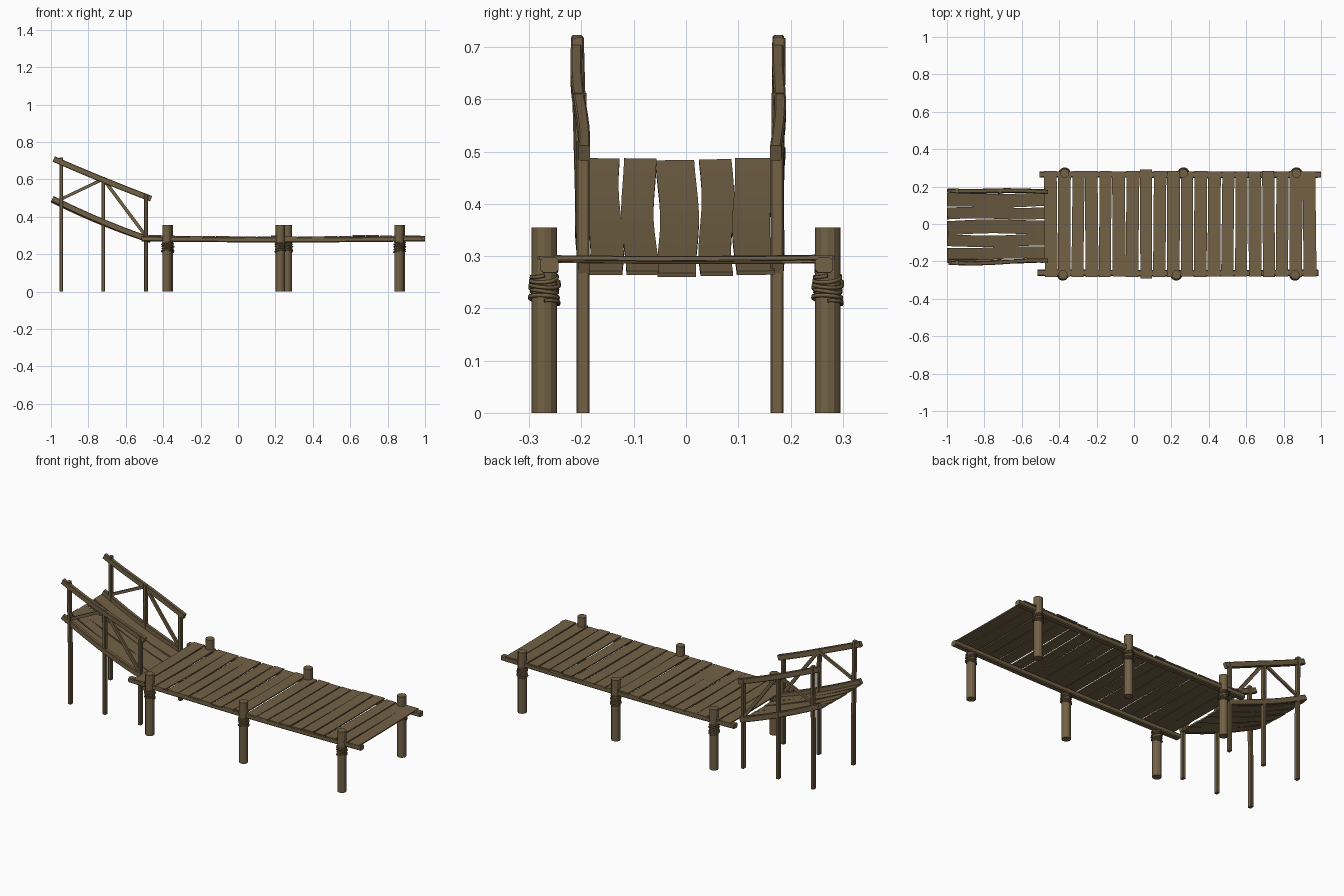
import bpy, bmesh, math, random
from mathutils import Vector

if "Cube" in bpy.data.objects:
    bpy.data.objects.remove(bpy.data.objects["Cube"])
random.seed(4)

wood = bpy.data.materials.new("wood")
wood.diffuse_color = (0.17, 0.12, 0.06, 1)
wood.use_nodes = True
wood.node_tree.nodes["Principled BSDF"].inputs["Base Color"].default_value = wood.diffuse_color
rope_mat = bpy.data.materials.new("rope")
rope_mat.diffuse_color = (0.16, 0.115, 0.055, 1)
rope_mat.use_nodes = True
rope_mat.node_tree.nodes["Principled BSDF"].inputs["Base Color"].default_value = rope_mat.diffuse_color


def rect(a, b):
    return [(-a, -b), (a, -b), (a, b), (-a, b)]


def chamfered(a, b, c):
    return [(-a + c, -b), (a - c, -b), (a, -b + c), (a, b - c),
            (a - c, b), (-a + c, b), (-a, b - c), (-a, -b + c)]


def ngon(r, n):
    return [(r * math.cos(2 * math.pi * i / n), r * math.sin(2 * math.pi * i / n)) for i in range(n)]


def sweep(name, pts, section, side=(0, 1, 0)):
    """Sweep a cross-section (side, up) along a list of points."""
    pts = [Vector(p) for p in pts]
    bm = bmesh.new()
    rings = []
    for i, p in enumerate(pts):
        t = (pts[min(i + 1, len(pts) - 1)] - pts[max(i - 1, 0)]).normalized()
        s = Vector(side)
        s = (s - t * s.dot(t)).normalized()
        u = t.cross(s)
        rings.append([bm.verts.new(p + s * a + u * b) for a, b in section])
    n = len(section)
    for r0, r1 in zip(rings, rings[1:]):
        for k in range(n):
            bm.faces.new((r0[k], r0[(k + 1) % n], r1[(k + 1) % n], r1[k]))
    bm.faces.new(rings[0][::-1])
    bm.faces.new(rings[-1])
    bmesh.ops.recalc_face_normals(bm, faces=bm.faces)
    me = bpy.data.meshes.new(name)
    bm.to_mesh(me)
    bm.free()
    me.materials.append(wood)
    ob = bpy.data.objects.new(name, me)
    bpy.context.collection.objects.link(ob)
    return ob


def path(p, q, steps, sag=0.0, wob_y=0.0, wob_z=0.0):
    """Line from p to q with a sag and a gentle wobble."""
    p, q = Vector(p), Vector(q)
    ph = random.uniform(0, 6.28)
    out = []
    for i in range(steps + 1):
        t = i / steps
        v = p.lerp(q, t)
        v.z += -sag * 4 * t * (1 - t) + wob_z * math.sin(7 * t + ph)
        v.y += wob_y * math.sin(6 * t + ph)
        out.append(v)
    return out


def rope(name, x, y, z0, z1, r, turns):
    """Uneven coil of rope around a post."""
    cu = bpy.data.curves.new(name, 'CURVE')
    cu.dimensions = '3D'
    cu.bevel_depth = 0.0038
    cu.bevel_resolution = 1
    cu.use_fill_caps = True
    sp = cu.splines.new('POLY')
    n = turns * 14
    sp.points.add(n)
    for i in range(n + 1):
        a = 2 * math.pi * i / 14
        z = z0 + (z1 - z0) * i / n + 0.005 * math.sin(a * 1.13 + x * 9)
        rr = r + 0.002 * math.sin(a * 0.4)
        sp.points[i].co = (x + rr * math.cos(a), y + rr * math.sin(a), z, 1)
    cu.materials.append(rope_mat)
    bpy.context.collection.objects.link(bpy.data.objects.new(name, cu))


def deck_z(x):
    t = (x + 0.5) / 1.5
    return 0.298 - 0.007 * 4 * t * (1 - t)


# Dock beams
sweep("dock_beam_front", path((-0.515, -0.262, 0.283), (0.985, -0.262, 0.283), 10, 0.006, 0.001),
      chamfered(0.017, 0.014, 0.005))
sweep("dock_beam_back", path((-0.505, 0.264, 0.283), (1.0, 0.264, 0.283), 10, 0.006, 0.001),
      chamfered(0.017, 0.014, 0.005))

# Dock posts with rope lashings
for y, xs in ((-0.271, (-0.38, 0.226, 0.861)), (0.271, (-0.371, 0.264, 0.868))):
    for x in xs:
        sweep("dock_post", [(x, y, 0), (x, y, 0.15), (x, y, 0.355)], ngon(0.0245, 12))
        rope("rope_lashing", x, y, 0.21, 0.266, 0.0265, 5)

# Dock deck planks
for i in range(20):
    x = -0.445 + i * 0.0728
    h = random.choice((0.281, 0.284, 0.291))
    z = deck_z(x) + random.choice((0, 0.001, 0.005))
    skew = random.uniform(-0.004, 0.004)
    sweep("deck_plank", path((x - skew, -h, z), (x + skew, h, z + random.uniform(-0.002, 0.002)), 6, 0.002),
          rect(random.uniform(0.031, 0.0345), 0.0035), side=(1, 0, 0))

# Ramp planks
for y, w in ((-0.158, 0.032), (-0.091, 0.031), (-0.018, 0.037), (0.056, 0.031), (0.126, 0.036)):
    dz = random.uniform(-0.003, 0.003)
    sweep("ramp_plank", path((-0.998, y, 0.483 + dz), (-0.47, y + 0.004, 0.267 + dz), 10, 0.012, 0.004),
          rect(w, 0.004))

# Ramp sides: posts, sloping beams, handrails and braces
for y, out in ((-0.197, -1), (0.174, 1)):
    for x, top, yo in ((-0.945, 0.718, 0.011), (-0.72, 0.612, 0.006), (-0.492, 0.52, 0.0)):
        yt = y + out * yo * (1 if out < 0 else 0.4)
        sweep("ramp_post", [(x, y, 0), (x, y, 0.3), (x, (y + yt) / 2, (0.3 + top) / 2), (x, yt, top)],
              chamfered(0.0125, 0.0095, 0.003))
    yt = y - 0.013 if out < 0 else y + 0.006
    sweep("ramp_beam", path((-0.992, y + out * 0.004, 0.497), (-0.478, y, 0.28), 10, 0.01, 0.003),
          chamfered(0.011, 0.0155, 0.003))
    sweep("ramp_handrail", path((-0.985, yt, 0.709), (-0.465, y, 0.497), 10, 0.004, 0.004),
          chamfered(0.011, 0.0155, 0.003))
    sweep("brace_upper", path((-0.955, y, 0.49), (-0.72, y, 0.602), 3, 0, 0.001), rect(0.006, 0.008))
    sweep("brace_lower", path((-0.72, y, 0.602), (-0.495, y, 0.3), 3, 0, 0.001), rect(0.006, 0.009))
